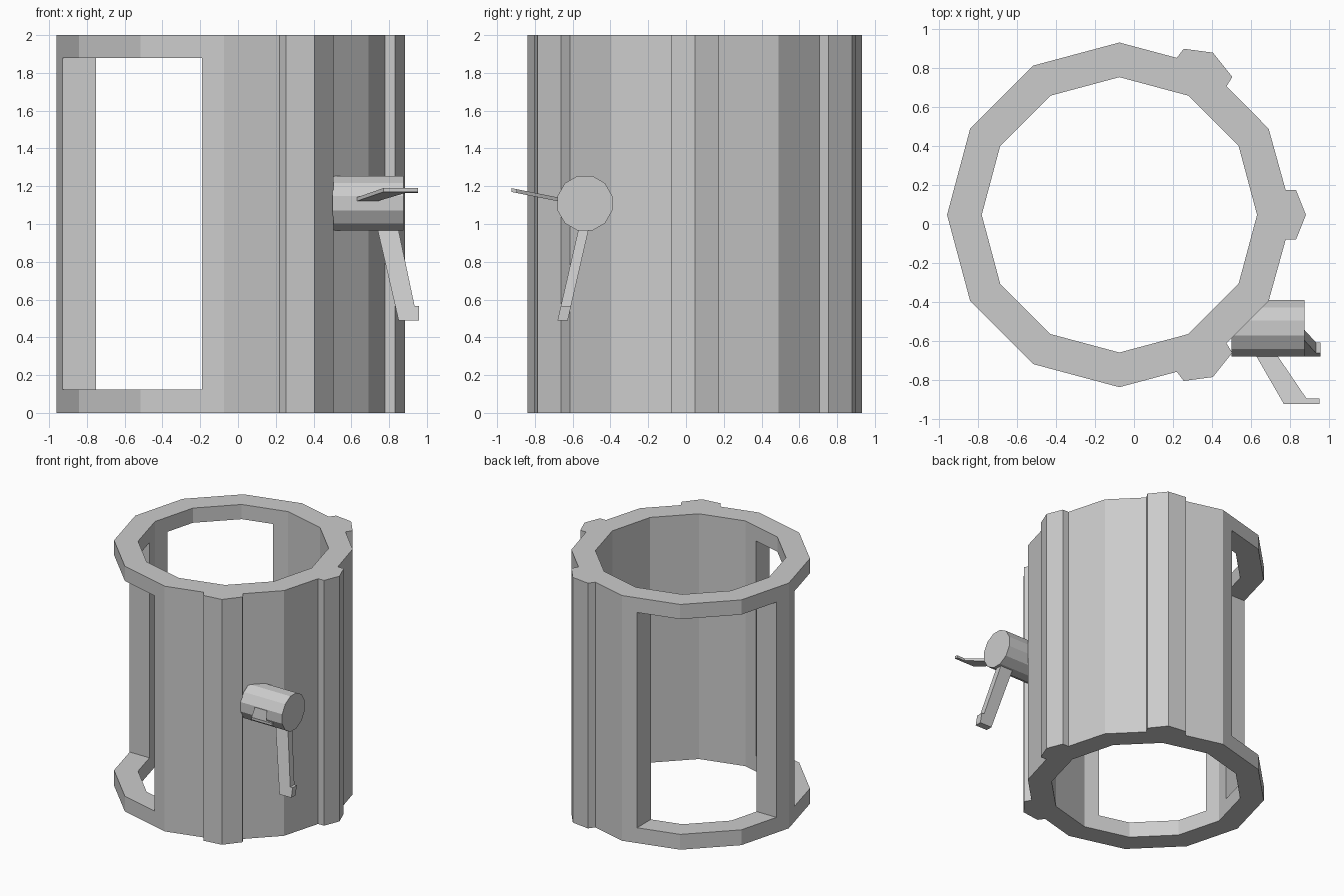
import bpy, bmesh
from math import cos, sin, radians, pi
from mathutils import Matrix

if "Cube" in bpy.data.objects:
    bpy.data.objects.remove(bpy.data.objects["Cube"])

CX, CY, R_OUT, R_IN = -0.075, 0.047, 0.885, 0.707


def prism(name, pts, place_a, place_b):
    """Close a 2D outline into a solid; place_a / place_b put each end cap in 3D."""
    bm = bmesh.new()
    a = [bm.verts.new(place_a(*p)) for p in pts]
    b = [bm.verts.new(place_b(*p)) for p in pts]
    bm.faces.new(a)
    bm.faces.new(b[::-1])
    n = len(pts)
    for i in range(n):
        bm.faces.new((a[i], b[i], b[(i + 1) % n], a[(i + 1) % n]))
    bmesh.ops.recalc_face_normals(bm, faces=bm.faces)
    me = bpy.data.meshes.new(name)
    bm.to_mesh(me)
    bm.free()
    ob = bpy.data.objects.new(name, me)
    bpy.context.collection.objects.link(ob)
    return ob


def upright(name, pts, z0, z1):
    return prism(name, pts, lambda x, y: (x, y, z0), lambda x, y: (x, y, z1))


def ring(r, degrees):
    return [(CX + r * cos(radians(d)), CY + r * sin(radians(d))) for d in degrees]


def cut(target, cutter):
    cutter.hide_render = True
    mod = target.modifiers.new("cut", 'BOOLEAN')
    mod.operation = 'DIFFERENCE'
    mod.solver = 'EXACT'
    mod.object = cutter
    bpy.context.view_layer.objects.active = target
    bpy.ops.object.modifier_apply(modifier=mod.name)
    bpy.data.objects.remove(cutter)


# Twelve-sided sleeve outline with three raised ribs on the right side
upper_rib = [(0.475, 0.707), (0.505, 0.755), (0.405, 0.88), (0.255, 0.90), (0.22, 0.853)]
lower_rib = [(x, 2 * CY - y) for x, y in reversed(upper_rib)]
side_rib = [(0.779, -0.08), (0.832, -0.08), (0.883, CY), (0.832, 0.174), (0.779, 0.174)]
outline = (ring(R_OUT, range(90, 271, 30)) + lower_rib + ring(R_OUT, [330])
           + side_rib + ring(R_OUT, [30]) + upper_rib)
sleeve = upright("sleeve", outline, 0, 2)

# Bore, then the two windows either side of the left post
cut(sleeve, upright("bore_cutter", ring(R_IN, range(0, 360, 30)), -0.1, 2.1))
for s in (1, -1):
    y0, y1 = CY + s * 0.115, CY + s * 1.1
    box = [(-1.2, y0), (-0.19, y0), (-0.19, y1), (-1.2, y1)]
    cut(sleeve, upright("window_cutter", box, 0.125, 1.88))

# Sideways hub
circle = [(-0.535 + 0.15 * cos(pi / 12 + i * pi / 6),
           1.11 + 0.15 * sin(pi / 12 + i * pi / 6)) for i in range(12)]
prism("hub", circle, lambda y, z: (0.5, y, z), lambda y, z: (0.875, y, z))

# Thin lever reaching forward, rising toward its tip
lever = [(0.60, -0.63), (0.705, -0.63), (0.885, -0.895), (0.953, -0.895),
         (0.953, -0.925), (0.77, -0.925)]


def lever_z(y, off):
    return 1.13 - 0.2 * (y + 0.675) + off


prism("lever", lever, lambda x, y: (x, y, lever_z(y, -0.01)),
      lambda x, y: (x, y, lever_z(y, 0.01)))

# Hanging arm with a small foot, leaning forward as it drops
arm = [(0.725, 1.03), (0.837, 1.03), (0.935, 0.565), (0.957, 0.565),
       (0.957, 0.49), (0.85, 0.49)]


def arm_y(z, off):
    return -0.545 - 0.23 * (0.96 - z) + off


prism("arm", arm, lambda x, z: (x, arm_y(z, -0.027), z),
      lambda x, z: (x, arm_y(z, 0.027), z))
